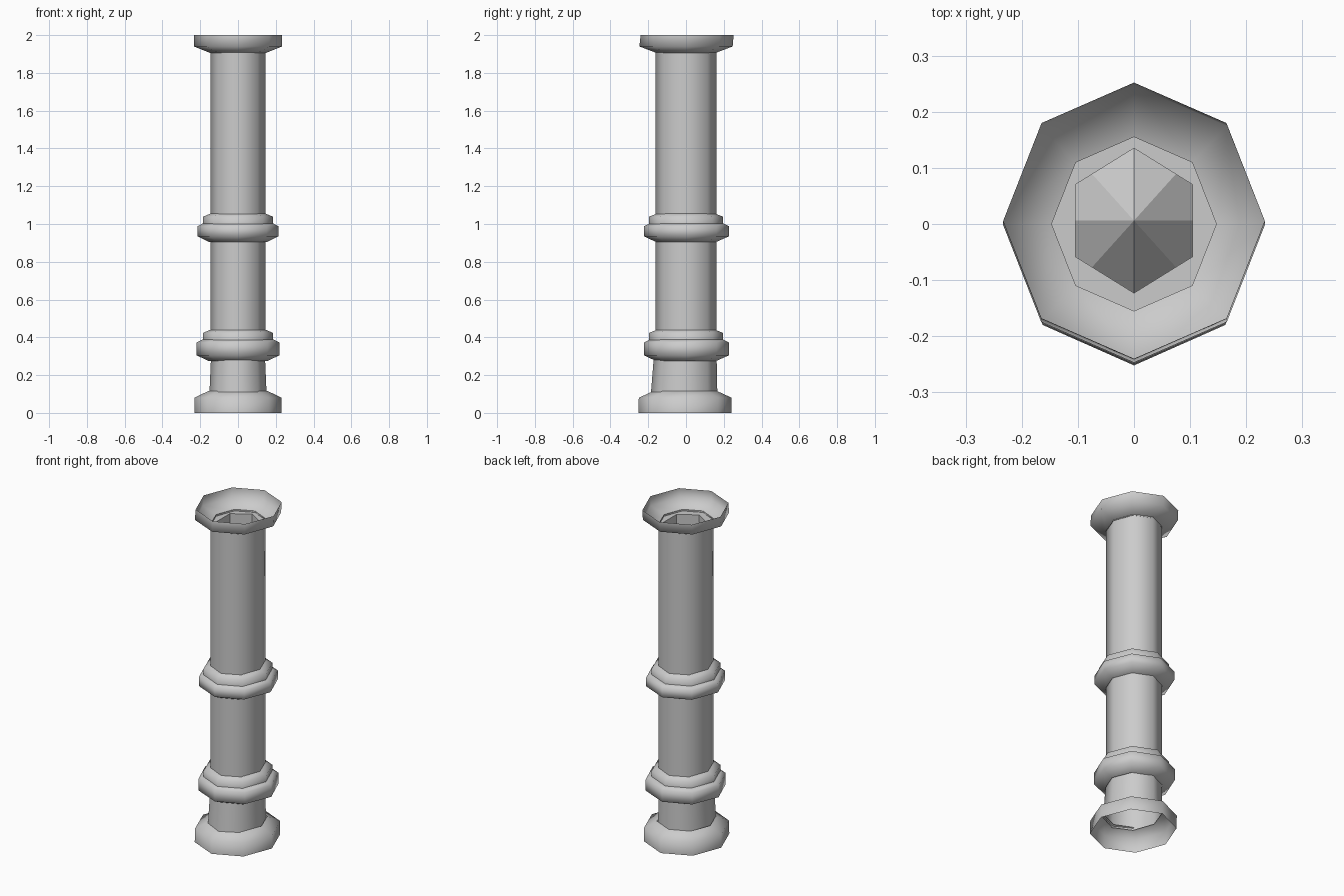
import bpy, bmesh, math

cube = bpy.data.objects.get("Cube")
if cube:
    bpy.data.objects.remove(cube)

grey = bpy.data.materials.new("stone_grey")
grey.use_nodes = True
colour = (0.6, 0.6, 0.6, 1)
grey.diffuse_color = colour
grey.node_tree.nodes["Principled BSDF"].inputs["Base Color"].default_value = colour


def add_ring(bm, sides, z, r, squash, cy):
    """One horizontal loop of vertices with a corner facing +y."""
    angles = [math.pi / 2 + math.tau * i / sides for i in range(sides)]
    return [bm.verts.new((r * squash * math.cos(a), cy + r * math.sin(a), z)) for a in angles]


def finish(bm, name, smooth=80):
    bmesh.ops.recalc_face_normals(bm, faces=bm.faces)
    mesh = bpy.data.meshes.new(name)
    bm.to_mesh(mesh)
    bm.free()
    mesh.materials.append(grey)
    obj = bpy.data.objects.new(name, mesh)
    bpy.context.collection.objects.link(obj)
    bpy.ops.object.select_all(action='DESELECT')
    obj.select_set(True)
    bpy.context.view_layer.objects.active = obj
    if smooth:
        bpy.ops.object.shade_smooth_by_angle(angle=math.radians(smooth))
    return obj


def loft(name, profile, sides=8, squash=0.94, smooth=80):
    """Skin through (z, radius, y centre) rings; zero radius makes an apex."""
    bm = bmesh.new()
    rings = [add_ring(bm, sides, z, r, squash, cy) for z, r, cy in profile]
    for low, high in zip(rings, rings[1:]):
        for i in range(sides):
            j = (i + 1) % sides
            bm.faces.new((low[i], low[j], high[j], high[i]))
    bmesh.ops.remove_doubles(bm, verts=bm.verts, dist=0.0001)
    return finish(bm, name, smooth)


# Hollow shaft and the wider neck near the foot
loft("shaft", [(0.28, 0.161, 0), (1.91, 0.161, 0)], squash=0.905)
loft("neck", [(0.1, 0.176, -0.01), (0.3, 0.166, -0.004)], squash=0.86)

# Open flared flanges at both ends
loft("base_flange", [(0, 0.246, -0.006), (0.08, 0.246, -0.004), (0.115, 0.17, -0.004)], squash=0.935)
loft("top_flange", [(1.905, 0.155, 0), (1.94, 0.247, 0), (2, 0.246, 0.006)], squash=0.947)

# Two collars, each a heavy ring with a lighter ring on top
for label, z, height, squash in (("lower", 0.275, 0.113, 0.975), ("middle", 0.905, 0.098, 0.955)):
    top = z + height
    loft(label + "_collar", [(z, 0.16, 0), (z + 0.03, 0.225, 0.003), (top - 0.015, 0.225, 0.003),
                             (top, 0.195, 0.003), (top, 0.155, 0)], squash=squash)
    loft(label + "_collar_cap", [(top - 0.01, 0.197, 0), (top + 0.035, 0.197, 0), (top + 0.052, 0.155, 0)],
         squash=0.945)

# Ledge from the octagonal shaft to the hexagonal opening
bm = bmesh.new()
edges = []
for sides, r, cy in ((8, 0.161, 0), (6, 0.129, 0.006)):
    ring = add_ring(bm, sides, 1.9, r, 0.93, cy)
    edges += [bm.edges.new((ring[i - 1], ring[i])) for i in range(sides)]
bmesh.ops.bridge_loops(bm, edges=edges)
finish(bm, "opening_ledge")

# Hexagonal bore with a pointed floor
loft("bore_wall", [(1.45, 0.129, 0.006), (1.9, 0.129, 0.006)], sides=6, squash=0.93, smooth=0)
loft("bore_floor", [(1.45, 0.155, 0.006), (1.6, 0, 0.006)], squash=0.9, smooth=0)
